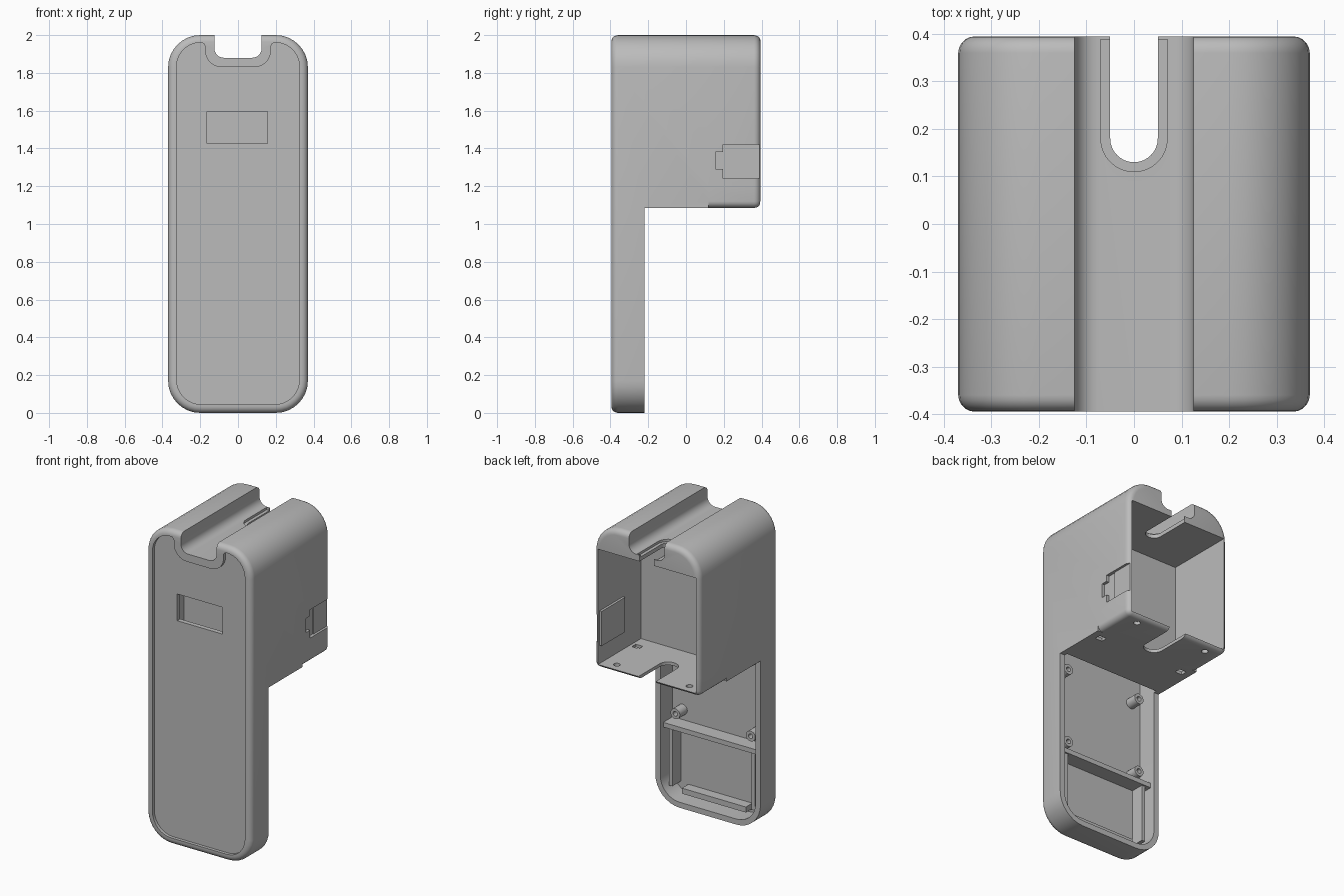
import bpy, bmesh, math
from mathutils import Vector

default = bpy.data.objects.get("Cube")
if default:
    bpy.data.objects.remove(default)

grey = bpy.data.materials.new("plain_grey")
grey.use_nodes = True
grey.diffuse_color = (0.5, 0.5, 0.5, 1)
grey.node_tree.nodes["Principled BSDF"].inputs["Base Color"].default_value = (0.5, 0.5, 0.5, 1)


def to_object(name, bm):
    bmesh.ops.recalc_face_normals(bm, faces=bm.faces)
    mesh = bpy.data.meshes.new(name)
    bm.to_mesh(mesh)
    bm.free()
    mesh.materials.append(grey)
    ob = bpy.data.objects.new(name, mesh)
    bpy.context.scene.collection.objects.link(ob)
    return ob


def rounded(corners, steps=8):
    """Polygon from (x, y, radius) corners with each corner rounded."""
    out = []
    n = len(corners)
    for i, (x, y, r) in enumerate(corners):
        p = Vector((x, y))
        if r == 0:
            out.append(p)
            continue
        a = (Vector(corners[i - 1][:2]) - p).normalized()
        b = (Vector(corners[(i + 1) % n][:2]) - p).normalized()
        centre = p + (a + b) * r
        for k in range(steps + 1):
            t = k / steps * math.pi / 2
            out.append(centre - b * r * math.cos(t) - a * r * math.sin(t))
    return out


def symmetric(right):
    return right + [(-x, y, r) for x, y, r in reversed(right)]


def prism(name, pts, axis, lo, hi, bevel=0):
    """Extrude a 2D outline along y or z, optionally rounding both rims."""
    bm = bmesh.new()
    place = (lambda p, t: (p[0], t, p[1])) if axis == "y" else (lambda p, t: (p[0], p[1], t))
    rings = [[bm.verts.new(place(p, t)) for p in pts] for t in (lo, hi)]
    caps = [bm.faces.new(r) for r in rings]
    n = len(pts)
    for i in range(n):
        j = (i + 1) % n
        bm.faces.new((rings[0][i], rings[0][j], rings[1][j], rings[1][i]))
    bmesh.ops.recalc_face_normals(bm, faces=bm.faces)
    if bevel:
        edges = [e for f in caps for e in f.edges]
        bmesh.ops.bevel(bm, geom=edges, offset=bevel, segments=5, profile=0.5, affect="EDGES")
    return to_object(name, bm)


def box(name, x, y, z, bevel=0, pick=None):
    bm = bmesh.new()
    bmesh.ops.create_cube(bm, size=1)
    for v in bm.verts:
        v.co = [r[0] if c < 0 else r[1] for c, r in zip(v.co, (x, y, z))]
    if bevel:
        edges = [e for e in bm.edges if pick((e.verts[0].co + e.verts[1].co) / 2)]
        bmesh.ops.bevel(bm, geom=edges, offset=bevel, segments=5, profile=0.5, affect="EDGES")
    return to_object(name, bm)


def combine(target, tool, operation="DIFFERENCE"):
    mod = target.modifiers.new("combine", "BOOLEAN")
    mod.operation, mod.solver, mod.object = operation, "EXACT", tool
    bpy.context.view_layer.objects.active = target
    bpy.ops.object.modifier_apply(modifier=mod.name)
    bpy.data.objects.remove(tool)


def u_slot(r, y_end, z_lo, z_hi):
    return prism("slot", rounded(symmetric([(r, 0.18 - r, r * 0.999), (r, y_end, 0)])),
                 "z", z_lo, z_hi)


FRONT, BACK, HALF, FLOOR, R = -0.395, 0.395, 0.37, 1.085, 0.035

# Outer shell: a rounded slab with the space behind the handle removed
shell = prism("shell", rounded(symmetric([(HALF, 0, 0.17), (HALF, 2, 0.17)])),
              "y", FRONT, BACK, R)
combine(shell, box("cut", (-1, 1), (-0.22, 0.12), (-1, FLOOR)))
combine(shell, box("cut", (-1, 1), (0.1199, 1), (-1, 1.2)))
rear = box("rear", (-HALF, HALF), (0.1199, BACK), (FLOOR, 1.2), R,
           lambda m: (m.z < FLOOR + 0.01 and m.y > 0.2) or (m.y > BACK - 0.01 and m.z < 1.19))
combine(shell, rear, "UNION")

# Channel across the top and recessed front panel
combine(shell, prism("cut", rounded(symmetric([(0.125, 1.88, 0.05), (0.125, 2.2, 0)])), "y", -1, 1))
panel = symmetric([(0.325, 0.045, 0.13), (0.325, 1.96, 0.125), (0.175, 1.96, 0.02), (0.175, 1.83, 0.09)])
combine(shell, prism("cut", rounded(panel), "y", -1, FRONT + 0.02))

# Rear bay, front cavity and open handle
combine(shell, box("cut", (-0.345, 0.345), (-0.04, 1), (FLOOR + 0.02, 1.84)))
combine(shell, box("cut", (-0.335, 0.335), (-0.345, -0.065), (FLOOR + 0.02, 1.82)))
handle_hole = symmetric([(0.335, 0.035, 0.135), (0.335, 1.2, 0)])
combine(shell, prism("cut", rounded(handle_hole), "y", -0.345, -0.2))

# Display window
combine(shell, box("cut", (-0.165, 0.155), (-1, -0.3), (1.425, 1.595)))

# Stepped cable slot on top, plain slot in the bay floor
combine(shell, u_slot(0.05, 1, 1.7, 2.1))
combine(shell, u_slot(0.07, 0.388, 1.865, 2.1))
combine(shell, u_slot(0.06, 1, 1, 1.2))

# Fixing holes in the bay floor
for s in (-1, 1):
    hx, hy, hr = s * 0.255, 0.33, 0.02
    ring = [(hx + hr * math.cos(k * math.pi / 8), hy + hr * math.sin(k * math.pi / 8)) for k in range(16)]
    combine(shell, prism("cut", ring, "z", 1, 1.2))
    combine(shell, box("cut", (s * 0.3 - 0.025, s * 0.3 + 0.025), (0.04, 0.08), (1, 1.2)))

# Side port: stepped pocket outside, backing plate inside
combine(shell, box("cut", (0.355, 1), (0.25, 1), (1.24, 1.42)))
combine(shell, box("cut", (0.35, 1), (0.195, 0.2501), (1.24, 1.42)))
combine(shell, box("cut", (0.352, 1), (0.155, 0.205), (1.29, 1.38)))
parts = [shell, box("port_backing", (0.33, 0.348), (0.14, 0.375), (1.22, 1.44))]

# Battery compartment ribs in the handle
parts.append(box("cross_rib", (-0.34, 0.34), (-0.35, -0.25), (0.465, 0.495)))
parts.append(box("bottom_bar", (-0.225, 0.225), (-0.35, -0.28), (0.06, 0.095)))
for s, side in ((-1, "right"), (1, "left")):
    parts.append(box(side + "_rib", (s * 0.29 - 0.012, s * 0.29 + 0.012), (-0.35, -0.26), (0.1, 0.47)))

# Hollow screw bosses
for s, side in ((-1, "right"), (1, "left")):
    for z, level in ((0.56, "lower"), (1.04, "upper")):
        bm = bmesh.new()
        circle = lambda r, y: [bm.verts.new((s * 0.265 + r * math.cos(k * math.pi / 10), y,
                                             z + r * math.sin(k * math.pi / 10))) for k in range(20)]
        rings = [circle(0.033, -0.35), circle(0.033, -0.27), circle(0.015, -0.27), circle(0.015, -0.34)]
        for a, b in zip(rings, rings[1:]):
            for k in range(20):
                bm.faces.new((a[k], a[k - 1], b[k - 1], b[k]))
        bm.faces.new(rings[0])
        bm.faces.new(rings[-1])
        parts.append(to_object(f"{level}_{side}_boss", bm))

# Smooth curved surfaces, keep edges sharp
bpy.ops.object.select_all(action="DESELECT")
for ob in parts:
    ob.select_set(True)
bpy.context.view_layer.objects.active = shell
bpy.ops.object.shade_smooth_by_angle(angle=math.radians(30))
